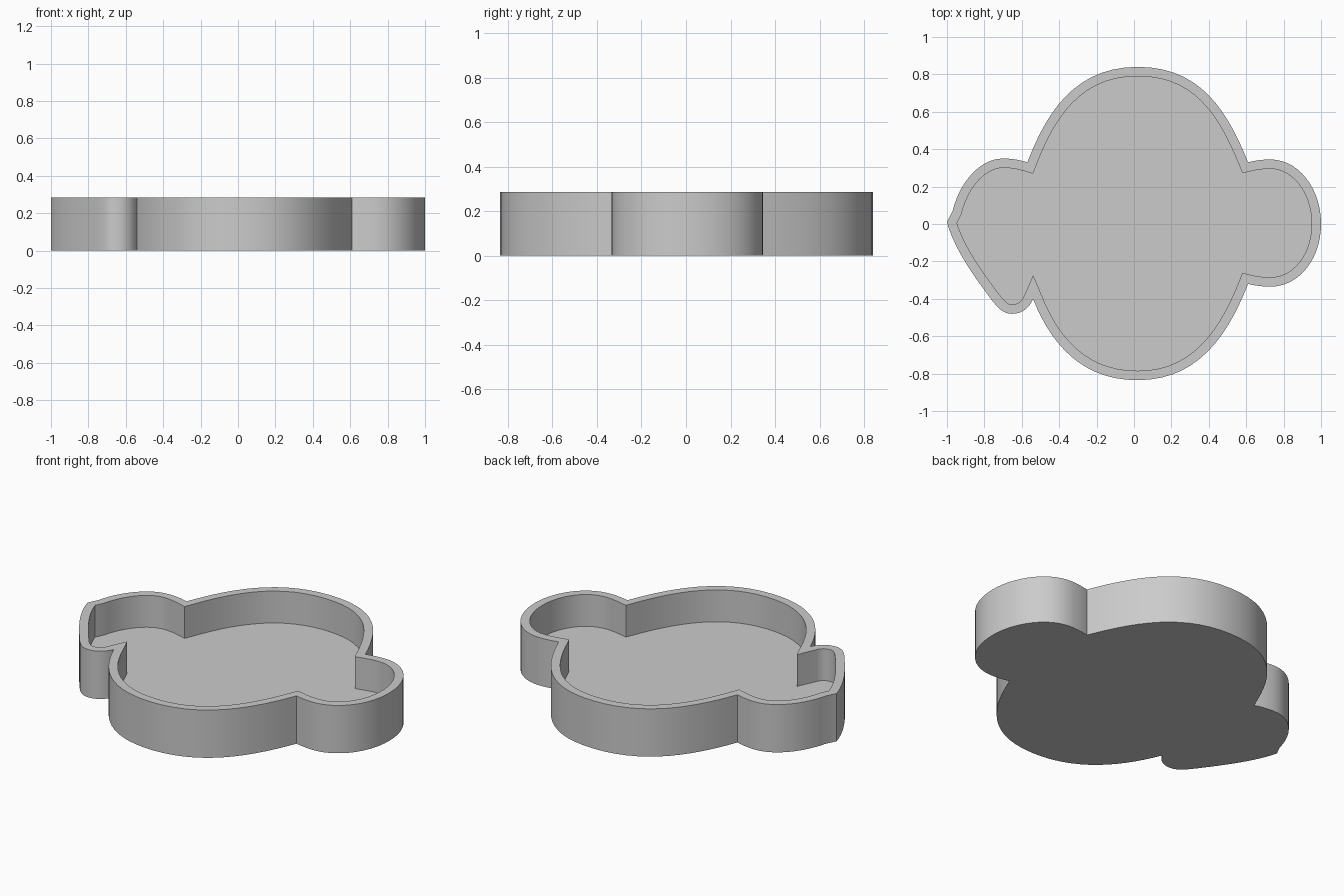
import bpy, bmesh
from mathutils import Vector
from mathutils.geometry import interpolate_bezier

cube = bpy.data.objects.get("Cube")
if cube:
    bpy.data.objects.remove(cube, do_unlink=True)

HEIGHT, FLOOR, WALL, STEPS = 0.285, 0.095, 0.05, 14

grey = bpy.data.materials.new("plain_grey")
grey.use_nodes = True
grey.diffuse_color = (0.6, 0.6, 0.6, 1)
grey.node_tree.nodes["Principled BSDF"].inputs["Base Color"].default_value = (0.6, 0.6, 0.6, 1)

# Outline, counter-clockwise: two handles and an end point per curve
start = (-0.54, -0.40)
curves = [
    # lower half of the body
    [(-0.445, -0.64), (-0.28, -0.835), (0.02, -0.835)],
    [(0.34, -0.835), (0.50, -0.60), (0.61, -0.32)],
    # right-hand round lobe
    [(0.65, -0.33), (0.69, -0.335), (0.73, -0.335)],
    [(0.88, -0.335), (1, -0.19), (1, 0)],
    [(1, 0.19), (0.88, 0.345), (0.73, 0.345)],
    [(0.69, 0.345), (0.65, 0.34), (0.61, 0.33)],
    # upper half of the body
    [(0.50, 0.60), (0.36, 0.84), (0.02, 0.84)],
    [(-0.32, 0.84), (-0.47, 0.59), (-0.57, 0.33)],
    # left-hand lobe with its pointed side
    [(-0.62, 0.345), (-0.66, 0.35), (-0.70, 0.35)],
    [(-0.82, 0.35), (-0.93, 0.23), (-0.97, 0.07)],
    [(-1, 0.01)],
    [(-0.96, -0.14), (-0.84, -0.30), (-0.78, -0.38)],
    [(-0.72, -0.465), (-0.69, -0.48), (-0.65, -0.48)],
    [(-0.60, -0.48), (-0.56, -0.45), start],
]


def trace():
    """Sample all curves into one closed loop of points."""
    points, here = [], Vector(start)
    for curve in curves:
        pts = [Vector(p) for p in curve]
        if len(pts) == 1:
            points.append(pts[0])
        else:
            points += interpolate_bezier(here, *pts, STEPS + 1)[1:]
        here = pts[-1]
    return [Vector((p[0], p[1])) for p in points]


def inset(points, distance):
    """Mitred inward offset of a counter-clockwise loop."""
    result = []
    for i, p in enumerate(points):
        a = (p - points[i - 1]).normalized()
        b = (points[(i + 1) % len(points)] - p).normalized()
        na, nb = Vector((-a.y, a.x)), Vector((-b.y, b.x))
        result.append(p + (na + nb) * distance / (1 + na.dot(nb)))
    return result


outer = trace()
inner = inset(outer, WALL)

# Tray: underside, outer wall, rim, inner wall and floor
bm = bmesh.new()
rings = [[bm.verts.new((p.x, p.y, z)) for p in loop]
         for loop, z in ((outer, 0), (outer, HEIGHT), (inner, HEIGHT), (inner, FLOOR))]
count = len(outer)
for low, high in zip(rings, rings[1:]):
    for i in range(count):
        j = (i + 1) % count
        bm.faces.new((low[i], low[j], high[j], high[i]))
bm.faces.new(rings[0][::-1])
bm.faces.new(rings[-1])
bm.normal_update()

mesh = bpy.data.meshes.new("tray")
bm.to_mesh(mesh)
bm.free()
mesh.materials.append(grey)
tray = bpy.data.objects.new("tray", mesh)
bpy.context.collection.objects.link(tray)

bpy.ops.object.select_all(action="DESELECT")
tray.select_set(True)
bpy.context.view_layer.objects.active = tray
bpy.ops.object.shade_smooth_by_angle()
